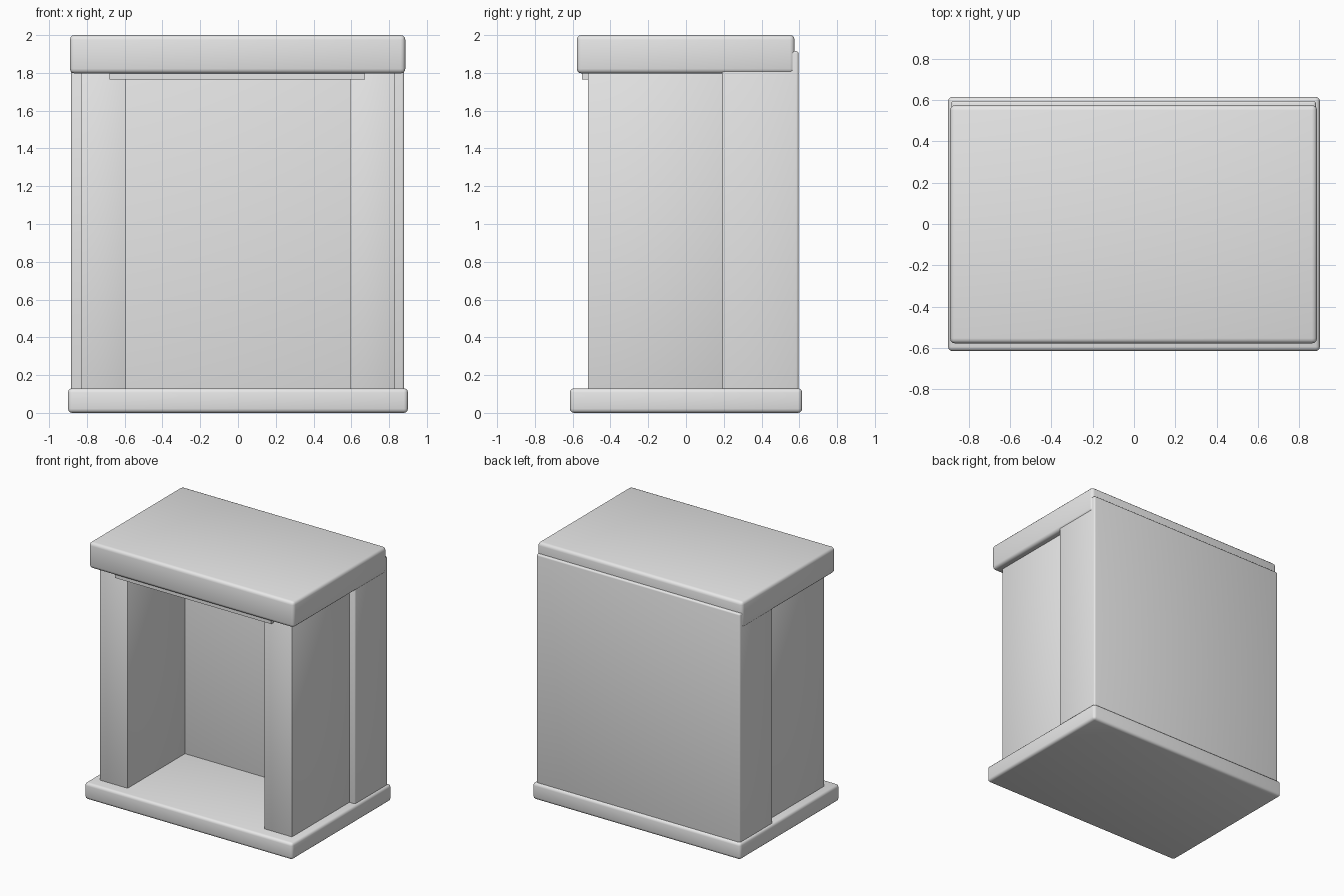
import bpy
import bmesh
import math

cube = bpy.data.objects.get("Cube")
if cube:
    bpy.data.objects.remove(cube, do_unlink=True)

grey = bpy.data.materials.new("light grey")
grey.use_nodes = True
colour = (0.8, 0.8, 0.8, 1)
grey.diffuse_color = colour
for node in grey.node_tree.nodes:
    if node.type == 'BSDF_PRINCIPLED':
        node.inputs["Base Color"].default_value = colour


def box(name, x, y, z, bevel=0.0, segments=3):
    """Block spanning the given (low, high) ranges, with rounded edges."""
    bm = bmesh.new()
    bmesh.ops.create_cube(bm, size=1)
    for v in bm.verts:
        for axis, (low, high) in enumerate((x, y, z)):
            v.co[axis] = low if v.co[axis] < 0 else high
    if bevel:
        bmesh.ops.bevel(bm, geom=bm.edges[:], offset=bevel, segments=segments,
                        profile=0.5, affect='EDGES')
    mesh = bpy.data.meshes.new(name)
    bm.to_mesh(mesh)
    bm.free()
    mesh.materials.append(grey)
    obj = bpy.data.objects.new(name, mesh)
    bpy.context.collection.objects.link(obj)
    bpy.ops.object.select_all(action='DESELECT')
    obj.select_set(True)
    bpy.context.view_layer.objects.active = obj
    bpy.ops.object.shade_smooth_by_angle(angle=math.radians(40))
    return obj


# Base slab and overhanging top slab
box("base_slab", (-0.9, 0.9), (-0.615, 0.615), (0, 0.13), 0.022)
box("top_slab", (-0.89, 0.886), (-0.578, 0.575), (1.797, 2.0), 0.025)

# Thick back block, rising a little behind the top slab
box("back_block", (-0.884, 0.88), (0.19, 0.596), (0.11, 1.915), 0.012)

# Side walls flanking the open front
for side, sign in (("left", 1), ("right", -1)):
    xs = sorted((sign * 0.592, sign * 0.832))
    box(side + "_wall", xs, (-0.52, 0.21), (0.11, 1.82), 0.006, 2)

# Thin lip hanging under the front of the top slab
box("front_lip", (-0.68, 0.672), (-0.55, -0.515), (1.765, 1.82))
